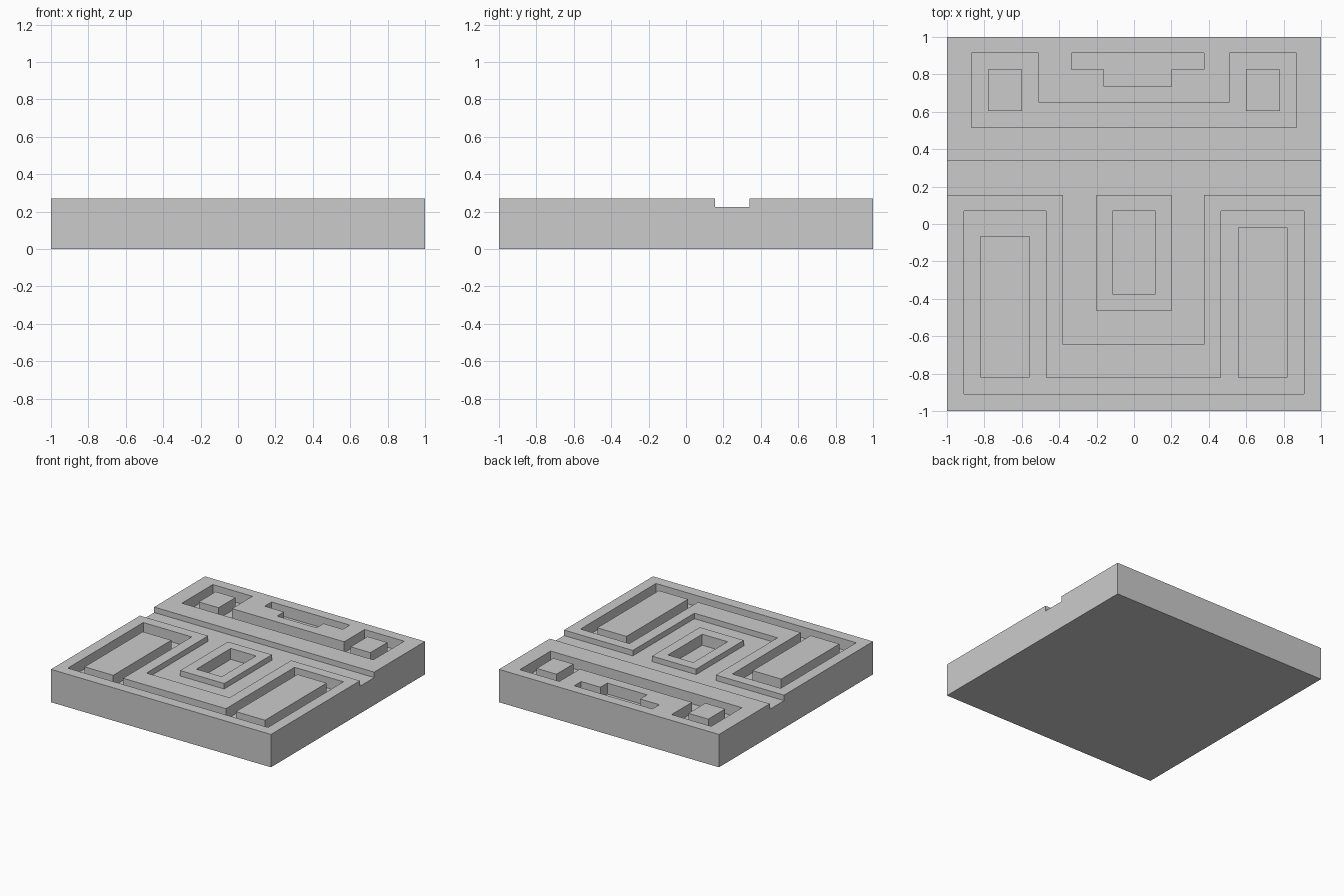
import bpy, bmesh

if "Cube" in bpy.data.objects:
    bpy.data.objects.remove(bpy.data.objects["Cube"])

TOP, STREET, POCKET = 0.27, 0.225, 0.18


def prism(name, outline, z0, z1):
    """Upright prism over a closed xy outline."""
    bm = bmesh.new()
    face = bm.faces.new([bm.verts.new((x, y, z0)) for x, y in outline])
    ext = bmesh.ops.extrude_face_region(bm, geom=[face], use_keep_orig=True)
    verts = [g for g in ext["geom"] if isinstance(g, bmesh.types.BMVert)]
    bmesh.ops.translate(bm, verts=verts, vec=(0, 0, z1 - z0))
    bmesh.ops.recalc_face_normals(bm, faces=bm.faces)
    mesh = bpy.data.meshes.new(name)
    bm.to_mesh(mesh)
    bm.free()
    obj = bpy.data.objects.new(name, mesh)
    bpy.context.collection.objects.link(obj)
    return obj


def rect(x0, x1, y0, y1):
    return [(x0, y0), (x1, y0), (x1, y1), (x0, y1)]


def u_shape(x0, x1, y0, y1, nx0, nx1, ny):
    """Rectangle with a notch open towards +y."""
    return [(x0, y0), (x1, y0), (x1, y1), (nx1, y1),
            (nx1, ny), (nx0, ny), (nx0, y1), (x0, y1)]


def combine(name, outline, z0, z1, operation):
    """Cut or join a prism with the slab, then discard the helper."""
    helper = prism(name, outline, z0, z1)
    helper.hide_render = True
    mod = slab.modifiers.new(name, 'BOOLEAN')
    mod.operation, mod.solver, mod.object = operation, 'EXACT', helper
    bpy.context.view_layer.objects.active = slab
    bpy.ops.object.modifier_apply(modifier=name)
    bpy.data.objects.remove(helper, do_unlink=True)


def carve(name, outline, floor):
    combine(name, outline, floor, TOP + 0.1, 'DIFFERENCE')


def raise_block(name, outline, floor):
    combine(name, outline, floor - 0.03, TOP, 'UNION')


slab = prism("carved_panel", rect(-1, 1, -1, 1), 0, TOP)

# Shallow channel across the panel with a bay dropping into the lower half
carve("channel", [(-1.1, 0.155), (-0.38, 0.155), (-0.38, -0.645), (0.375, -0.645),
                  (0.375, 0.155), (1.1, 0.155), (1.1, 0.34), (-1.1, 0.34)], STREET)

# Deep U-shaped pockets and the T-shaped pocket
carve("upper_pocket", u_shape(-0.87, 0.87, 0.515, 0.915, -0.51, 0.51, 0.65), POCKET)
carve("lower_pocket", u_shape(-0.91, 0.91, -0.91, 0.07, -0.47, 0.465, -0.82), POCKET)
carve("t_pocket", [(-0.335, 0.915), (-0.335, 0.825), (-0.16, 0.825), (-0.16, 0.735),
                   (0.2, 0.735), (0.2, 0.825), (0.375, 0.825), (0.375, 0.915)], POCKET)

# Raised islands standing in the pockets and the bay
for name, outline, floor in [
    ("upper_left_island", rect(-0.78, -0.60, 0.605, 0.825), POCKET),
    ("upper_right_island", rect(0.60, 0.78, 0.605, 0.825), POCKET),
    ("lower_left_island", rect(-0.82, -0.56, -0.82, -0.065), POCKET),
    ("lower_right_island", rect(0.555, 0.82, -0.82, -0.02), POCKET),
    ("centre_island", rect(-0.20, 0.20, -0.465, 0.155), STREET),
]:
    raise_block(name, outline, floor)

# Pocket in the centre island
carve("centre_pocket", rect(-0.115, 0.115, -0.375, 0.07), POCKET)
